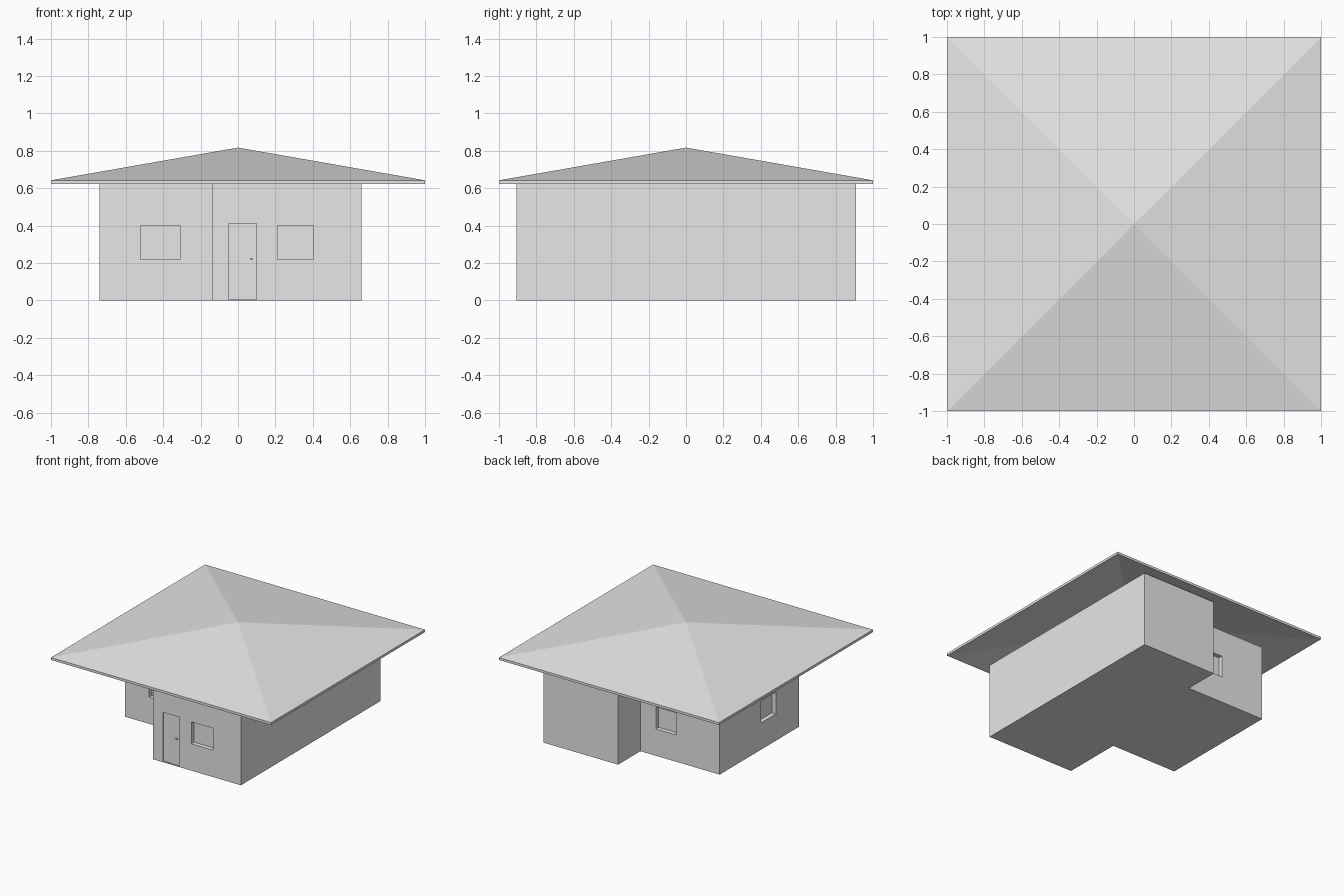
import bpy
import bmesh
from mathutils import Matrix, Vector

cube = bpy.data.objects.get("Cube")
if cube:
    bpy.data.objects.remove(cube, do_unlink=True)

GREY = (0.8, 0.8, 0.8, 1)
plaster = bpy.data.materials.new("light grey")
plaster.use_nodes = True
plaster.diffuse_color = GREY
plaster.node_tree.nodes["Principled BSDF"].inputs["Base Color"].default_value = GREY

EAVE, WALL_TOP, APEX, SHELL = 0.642, 0.622, 0.817, 0.02


def finish(name, bm):
    bmesh.ops.recalc_face_normals(bm, faces=bm.faces)
    mesh = bpy.data.meshes.new(name)
    bm.to_mesh(mesh)
    bm.free()
    mesh.materials.append(plaster)
    obj = bpy.data.objects.new(name, mesh)
    bpy.context.scene.collection.objects.link(obj)
    return obj


def box(name, low, high):
    low, high = Vector(low), Vector(high)
    bm = bmesh.new()
    place = Matrix.Translation((low + high) / 2) @ Matrix.Diagonal((*(high - low), 1))
    bmesh.ops.create_cube(bm, size=1, matrix=place)
    return finish(name, bm)


def cut(target, cutter):
    mod = target.modifiers.new("recess", "BOOLEAN")
    mod.operation = "DIFFERENCE"
    mod.solver = "EXACT"
    mod.object = cutter
    bpy.context.view_layer.objects.active = target
    bpy.ops.object.modifier_apply(modifier=mod.name)
    bpy.data.objects.remove(cutter, do_unlink=True)


# Walls: stepped floor plan raised to the eaves
RIGHT, LEFT, FRONT, BACK = 0.66, -0.74, -0.905, 0.91
WING_FRONT, WING_BACK = -0.41, 0.62
plan = [(RIGHT, FRONT), (RIGHT, BACK), (-0.02, BACK), (-0.02, WING_BACK),
        (LEFT, WING_BACK), (LEFT, WING_FRONT), (-0.14, WING_FRONT), (-0.14, FRONT)]
bm = bmesh.new()
floor = bm.faces.new([bm.verts.new((x, y, 0)) for x, y in plan])
raised = bmesh.ops.extrude_face_region(bm, geom=[floor], use_keep_orig=True)
top = [v for v in raised["geom"] if isinstance(v, bmesh.types.BMVert)]
bmesh.ops.translate(bm, verts=top, vec=(0, 0, WALL_TOP))
walls = finish("walls", bm)

# Window recesses in the front, back and side walls
SILL, HEAD, DEPTH = 0.22, 0.40, 0.036
windows = [
    ((0.21, FRONT - 0.1), (0.405, FRONT + DEPTH)),
    ((-0.52, WING_FRONT - 0.1), (-0.31, WING_FRONT + DEPTH)),
    ((-0.345, WING_BACK - DEPTH), (-0.16, WING_BACK + 0.1)),
    ((LEFT - 0.1, -0.11), (LEFT + DEPTH, 0.08)),
]
for low, high in windows:
    cut(walls, box("window_cutter", (*low, SILL), (*high, HEAD)))

# Shallow door recess with a small handle
cut(walls, box("door_cutter", (-0.05, FRONT - 0.1, 0.006), (0.1, FRONT + 0.01, 0.41)))
box("door_handle", (0.065, FRONT - 0.002, 0.218), (0.08, FRONT + 0.012, 0.226))

# Roof: hollow four-sided pyramid shell with a thin eave edge
bm = bmesh.new()
corners = [(-1, -1), (1, -1), (1, 1), (-1, 1)]
upper = [bm.verts.new((x, y, EAVE)) for x, y in corners]
lower = [bm.verts.new((x, y, EAVE - SHELL)) for x, y in corners]
peak = bm.verts.new((0, 0, APEX))
inner_peak = bm.verts.new((0, 0, APEX - SHELL))
for i in range(4):
    j = (i + 1) % 4
    bm.faces.new((upper[i], upper[j], peak))
    bm.faces.new((lower[j], lower[i], inner_peak))
    bm.faces.new((lower[i], lower[j], upper[j], upper[i]))
finish("roof", bm)
